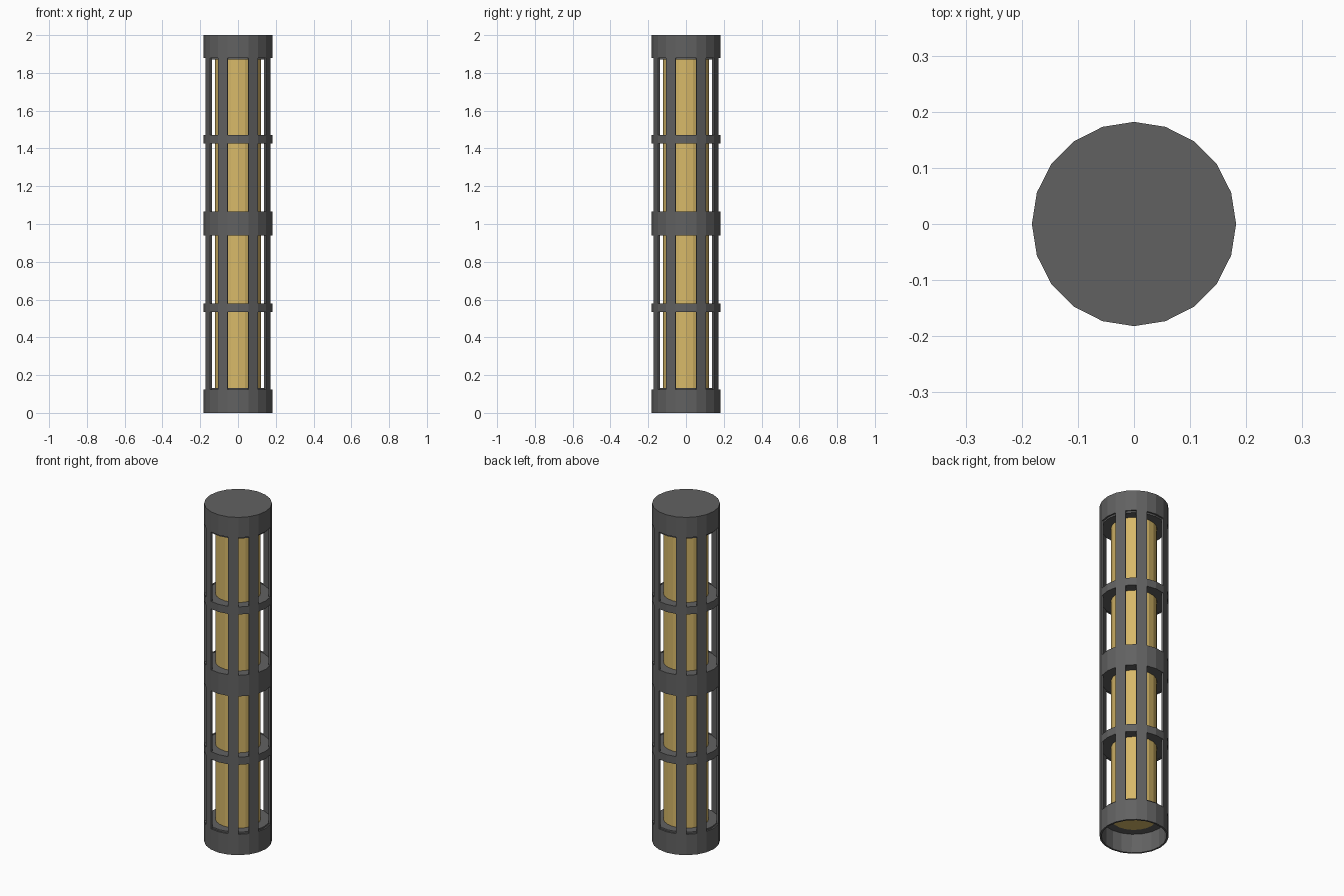
import bpy, bmesh, math

if "Cube" in bpy.data.objects:
    bpy.data.objects.remove(bpy.data.objects["Cube"])

SIDES = 20
R = 0.182


def ring_verts(bm, r, z):
    return [bm.verts.new((r * math.cos(2 * math.pi * k / SIDES),
                          r * math.sin(2 * math.pi * k / SIDES), z)) for k in range(SIDES)]


def finish(bm, name, mat=None):
    bmesh.ops.recalc_face_normals(bm, faces=bm.faces)
    me = bpy.data.meshes.new(name)
    bm.to_mesh(me)
    bm.free()
    ob = bpy.data.objects.new(name, me)
    bpy.context.collection.objects.link(ob)
    if mat:
        me.materials.append(mat)
    return ob


def material(name, color):
    m = bpy.data.materials.new(name)
    m.diffuse_color = color
    m.use_nodes = True
    m.node_tree.nodes["Principled BSDF"].inputs["Base Color"].default_value = m.diffuse_color
    return m


grey = material("dark_metal", (0.12, 0.12, 0.12, 1))
gold = material("golden_core", (0.68, 0.48, 0.14, 1))

# Outer cage: bands alternate with window rows, eight bars per row
levels = [0, 0.123, 0.535, 0.58, 0.94, 1.065, 1.425, 1.47, 1.88, 2.0]
bm = bmesh.new()
rings = [ring_verts(bm, R, z) for z in levels]
for i in range(len(levels) - 1):
    for k in range(SIDES):
        if i % 2 == 0 or k % 5 in (1, 3):
            n = (k + 1) % SIDES
            bm.faces.new((rings[i][k], rings[i][n], rings[i + 1][n], rings[i + 1][k]))
bm.faces.new(rings[-1])
cage = finish(bm, "outer_cage", grey)
mod = cage.modifiers.new("thickness", 'SOLIDIFY')
mod.thickness = 0.01
mod.offset = -1

# Annular flanges joining the bands to the core
flanges = [("bottom", 0.112, 0.132), ("lower", 0.537, 0.578), ("middle", 0.942, 1.063),
           ("upper", 1.427, 1.468), ("top", 1.87, 1.9)]
for label, z0, z1 in flanges:
    bm = bmesh.new()
    loops = [ring_verts(bm, r, z) for r, z in
             ((0.119, z0), (0.173, z0), (0.173, z1), (0.119, z1))]
    for a in range(4):
        b = (a + 1) % 4
        for k in range(SIDES):
            n = (k + 1) % SIDES
            bm.faces.new((loops[a][k], loops[a][n], loops[b][n], loops[b][k]))
    finish(bm, label + "_flange", grey)

# Inner golden core
bm = bmesh.new()
lo, hi = ring_verts(bm, 0.122, 0.11), ring_verts(bm, 0.122, 1.89)
for k in range(SIDES):
    n = (k + 1) % SIDES
    bm.faces.new((lo[k], lo[n], hi[n], hi[k]))
bm.faces.new(lo)
bm.faces.new(hi)
finish(bm, "inner_core", gold)
